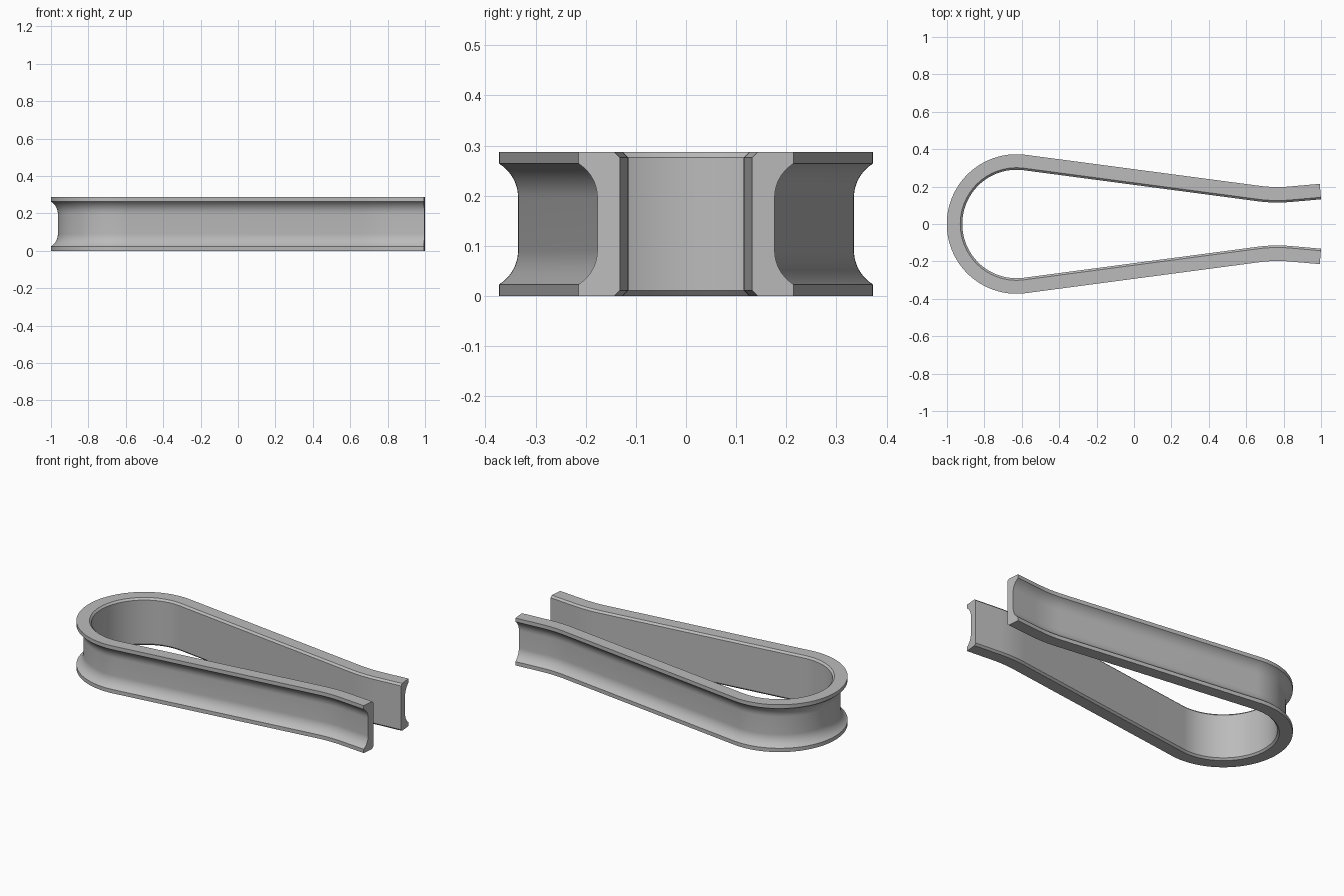
import bpy
import bmesh
from math import sin, cos, radians
from mathutils import Vector

cube = bpy.data.objects.get("Cube")
if cube:
    bpy.data.objects.remove(cube)

HEIGHT = 0.287
THICK = 0.083      # inner face to flange rim
GROOVE = 0.038     # depth of the outer channel
FLANGE = 0.023
CHAMFER = 0.011
FILLET, SWEEP = 0.08, radians(58.3)


def half_path():
    """Inner path from the middle of the round end to one tip, with outward normals."""
    lean, flare = radians(7.55), radians(5)
    centre, radius = Vector((-0.628, 0)), 0.29
    stations = []
    # Round end
    for i in range(33):
        a = radians(180) - (radians(90) + lean) * i / 32
        if i == 32:
            a = radians(90) - lean
        n = Vector((cos(a), sin(a)))
        stations.append((centre + n * radius, n))
    # Straight leg
    p, n = stations[-1]
    p = p + Vector((n.y, -n.x)) * 1.263
    # Gentle throat, bending the other way
    bend = 0.8
    pivot = p + n * bend
    for i in range(13):
        a = radians(90) - lean + (lean + flare) * i / 12
        n = Vector((cos(a), sin(a)))
        stations.append((pivot - n * bend, n))
    # Flared tip
    p, n = stations[-1]
    stations.append((p + Vector((n.y, -n.x)) * 0.164, n))
    return stations


def profile():
    """Cross-section as (outward offset, height), symmetric top to bottom."""
    lower = [(0, CHAMFER), (CHAMFER, 0), (THICK, 0)]
    for i in range(11):
        a = SWEEP * (1 - i / 10)
        lower.append((THICK - GROOVE + FILLET * (1 - cos(a)),
                      FLANGE + FILLET * (sin(SWEEP) - sin(a))))
    return lower + [(d, HEIGHT - z) for d, z in reversed(lower)]


# Mirror the half path into one continuous clip
half = half_path()
flip = lambda v: Vector((v.x, -v.y))
path = [(flip(p), flip(n)) for p, n in reversed(half[1:])] + half
section = profile()

bm = bmesh.new()
rings = []
for p, n in path:
    ring = []
    for d, z in section:
        q = p + n * d
        ring.append(bm.verts.new((q.x, q.y, z)))
    rings.append(ring)
count = len(section)
for a, b in zip(rings, rings[1:]):
    for i in range(count):
        j = (i + 1) % count
        bm.faces.new((a[i], a[j], b[j], b[i]))
# Flat end caps
bm.faces.new(rings[0])
bm.faces.new(rings[-1])
bmesh.ops.recalc_face_normals(bm, faces=bm.faces)

mesh = bpy.data.meshes.new("spring_clip")
bm.to_mesh(mesh)
bm.free()
clip = bpy.data.objects.new("spring_clip", mesh)
bpy.context.scene.collection.objects.link(clip)

# Plain grey finish
grey = bpy.data.materials.new("plain grey")
grey.use_nodes = True
colour = (0.5, 0.5, 0.5, 1)
grey.diffuse_color = colour
grey.node_tree.nodes["Principled BSDF"].inputs["Base Color"].default_value = colour
mesh.materials.append(grey)

bpy.ops.object.select_all(action='DESELECT')
clip.select_set(True)
bpy.context.view_layer.objects.active = clip
bpy.ops.object.shade_smooth_by_angle(angle=radians(30))
